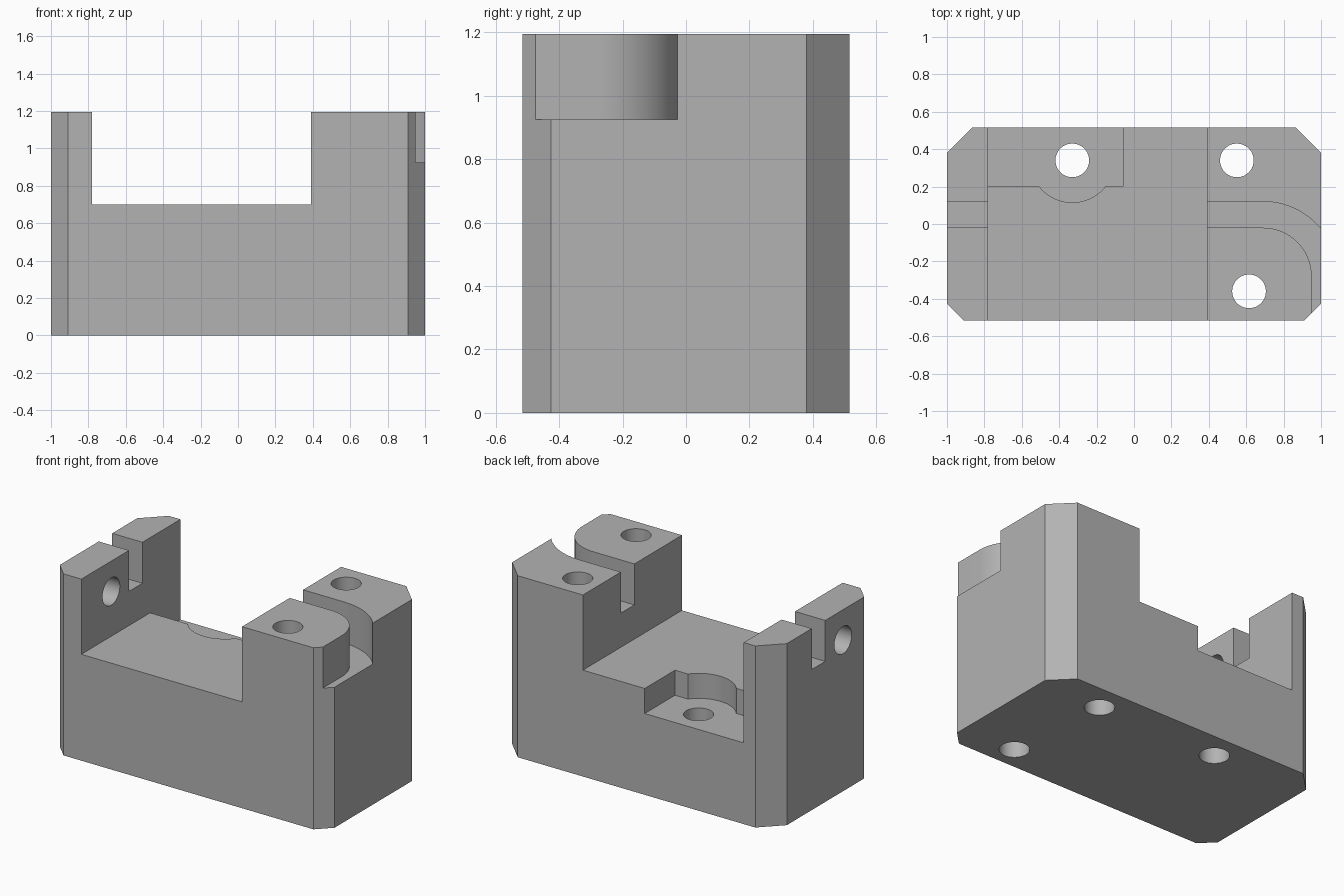
import bpy
import bmesh
from math import sin, cos, pi, radians, asin
from mathutils import Matrix

cube = bpy.data.objects.get("Cube")
if cube:
    bpy.data.objects.remove(cube, do_unlink=True)

TOP, DECK, SLOT, POCKET = 1.195, 0.70, 0.925, 0.535
OVER = TOP + 0.2
HOLE_R = 0.09

grey = bpy.data.materials.new("plain grey")
grey.use_nodes = True
colour = (0.45, 0.45, 0.45, 1)
grey.diffuse_color = colour
grey.node_tree.nodes["Principled BSDF"].inputs["Base Color"].default_value = colour


def arc(cx, cy, r, a0, a1, n=24):
    return [(cx + r * cos(a0 + (a1 - a0) * i / n),
             cy + r * sin(a0 + (a1 - a0) * i / n)) for i in range(n + 1)]


def prism(name, outline, z0, z1):
    """Extrude a flat outline from z0 up to z1."""
    bm = bmesh.new()
    base = bm.faces.new([bm.verts.new((x, y, z0)) for x, y in outline])
    new = bmesh.ops.extrude_face_region(bm, geom=[base])["geom"]
    top = [v for v in new if isinstance(v, bmesh.types.BMVert)]
    bmesh.ops.translate(bm, verts=top, vec=(0, 0, z1 - z0))
    bmesh.ops.recalc_face_normals(bm, faces=bm.faces)
    mesh = bpy.data.meshes.new(name)
    bm.to_mesh(mesh)
    bm.free()
    mesh.materials.append(grey)
    obj = bpy.data.objects.new(name, mesh)
    bpy.context.collection.objects.link(obj)
    return obj


def rect(x0, x1, y0, y1):
    return [(x0, y0), (x1, y0), (x1, y1), (x0, y1)]


def disc(x, y):
    return arc(x, y, HOLE_R, 0, 2 * pi, 64)[:-1]


# Block with chamfered vertical corners
half = [(0.91, -0.515), (1, -0.425), (1, 0.38), (0.865, 0.515)]
body = prism("bracket_block", half + [(-x, y) for x, y in reversed(half)], 0, TOP)

# Opening between the two posts
cutters = [prism("opening_cutter", rect(-0.78, 0.39, -0.7, 0.7), DECK, OVER)]

# Rear pocket with a rounded bulge around its hole
bulge = asin(0.14 / 0.225)
pocket = ([(-0.78, 0.7), (-0.78, 0.2)]
          + arc(-0.33, 0.34, 0.225, pi + bulge, 2 * pi - bulge)
          + [(-0.06, 0.2), (-0.06, 0.7)])
cutters.append(prism("pocket_cutter", pocket, POCKET, DECK + 0.1))

# Straight slot in the narrow post, curved slot in the wide post
cutters.append(prism("straight_slot_cutter", rect(-1.2, -0.6, -0.02, 0.12), SLOT, OVER))
curve = ([(0.2, 0.12)] + arc(0.69, -0.28, 0.40, pi / 2, 0, 48)
         + [(1.09, -0.7), (0.95, -0.7)]
         + arc(0.69, -0.28, 0.26, 0, pi / 2, 32) + [(0.2, -0.02)])
cutters.append(prism("curved_slot_cutter", curve, SLOT, OVER))

# Vertical bolt holes
for x, y in [(-0.33, 0.34), (0.55, 0.34), (0.615, -0.36)]:
    cutters.append(prism("bolt_hole_cutter", disc(x, y), -0.2, OVER))

# Cross hole through the narrow post
cross = prism("cross_hole_cutter", disc(0, 0), -0.3, 0.3)
cross.data.transform(Matrix.Translation((-0.89, -0.205, 0.995))
                     @ Matrix.Rotation(pi / 2, 4, 'Y'))
cutters.append(cross)

# Cut everything and discard the cutters
bpy.ops.object.select_all(action='DESELECT')
bpy.context.view_layer.objects.active = body
body.select_set(True)
for cutter in cutters:
    mod = body.modifiers.new("cut", 'BOOLEAN')
    mod.operation = 'DIFFERENCE'
    mod.solver = 'EXACT'
    mod.object = cutter
    bpy.ops.object.modifier_apply(modifier=mod.name)
    bpy.data.objects.remove(cutter, do_unlink=True)

bpy.ops.object.shade_smooth_by_angle(angle=radians(30))
